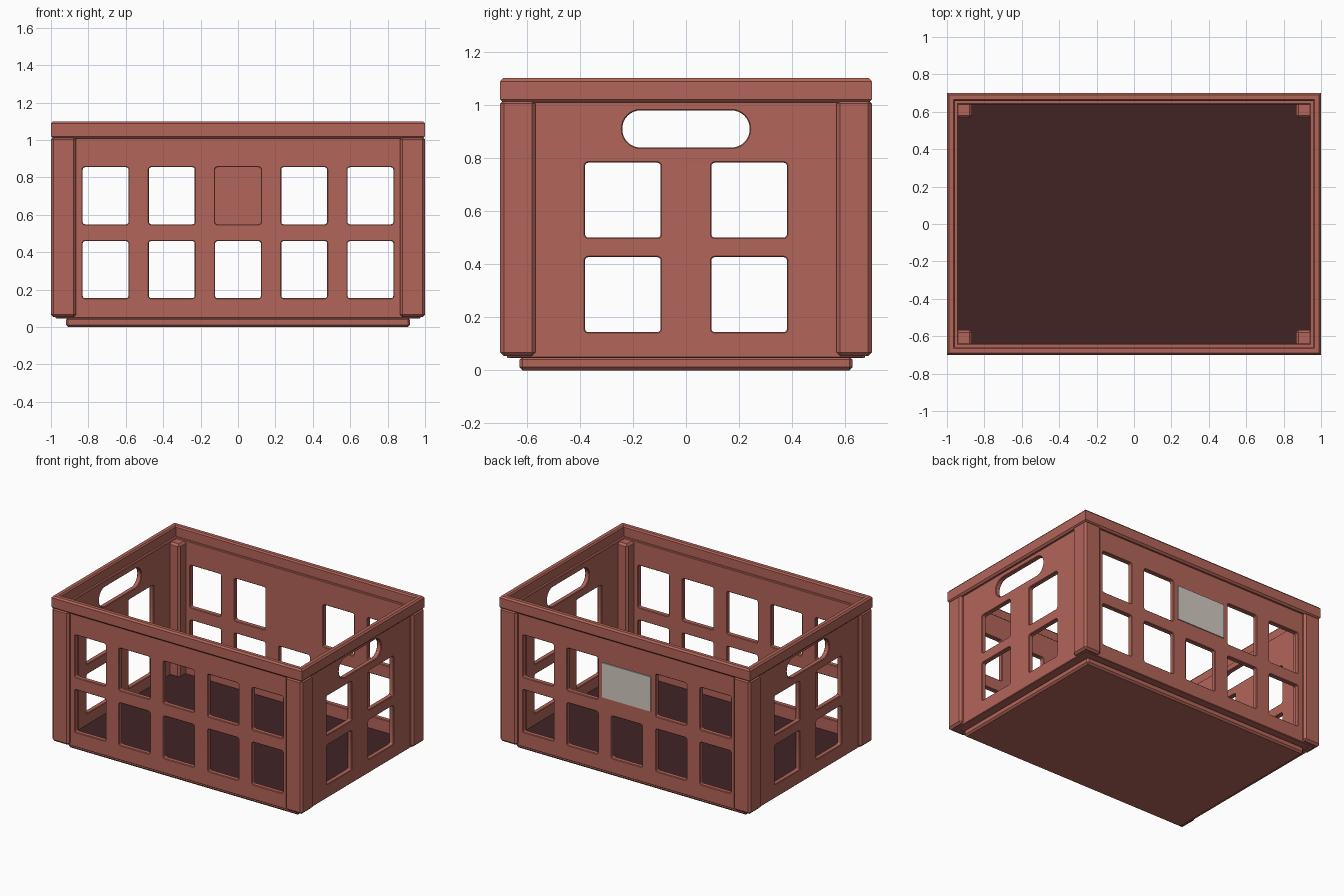
import bpy, bmesh, math
from mathutils import Matrix, Vector

if "Cube" in bpy.data.objects:
    bpy.data.objects.remove(bpy.data.objects["Cube"], do_unlink=True)


def material(name, rgb):
    m = bpy.data.materials.new(name)
    m.use_nodes = True
    m.diffuse_color = (*rgb, 1)
    m.node_tree.nodes["Principled BSDF"].inputs["Base Color"].default_value = (*rgb, 1)
    return m


RED = material("brick red plastic", (0.45, 0.13, 0.10))
DARK = material("dark maroon floor", (0.053, 0.017, 0.018))
GREY = material("warm grey label", (0.65, 0.60, 0.53))


def add_mesh(name, bm, mat):
    bmesh.ops.recalc_face_normals(bm, faces=bm.faces)
    mesh = bpy.data.meshes.new(name)
    bm.to_mesh(mesh)
    bm.free()
    mesh.materials.append(mat)
    obj = bpy.data.objects.new(name, mesh)
    bpy.context.collection.objects.link(obj)
    return obj


def box(name, low, high, mat, bevel=0):
    low, high = Vector(low), Vector(high)
    bm = bmesh.new()
    bmesh.ops.create_cube(bm, size=1)
    bmesh.ops.scale(bm, vec=high - low, verts=bm.verts)
    bmesh.ops.translate(bm, vec=(low + high) / 2, verts=bm.verts)
    if bevel:
        bmesh.ops.bevel(bm, geom=bm.edges[:], offset=bevel, segments=1, affect='EDGES')
    return add_mesh(name, bm, mat)


def rounded_rect(cx, cy, w, h, r, steps):
    """Outline points of a rectangle with round corners."""
    pts = []
    for k, (sx, sy) in enumerate([(1, 1), (-1, 1), (-1, -1), (1, -1)]):
        for i in range(steps + 1):
            a = math.pi / 2 * (k + i / steps)
            pts.append((cx + sx * (w / 2 - r) + r * math.cos(a),
                        cy + sy * (h / 2 - r) + r * math.sin(a)))
    return pts


THICK, EDGE = 0.035, 0.004


def wall(name, half, holes, matrix):
    """Flat panel with chamfered openings, made from a filled 2D curve."""
    curve = bpy.data.curves.new(name, 'CURVE')
    curve.dimensions = '2D'
    curve.fill_mode = 'BOTH'
    curve.extrude = THICK / 2 - EDGE
    curve.bevel_depth = EDGE
    curve.bevel_resolution = 0
    outline = [(-half, 0.05), (half, 0.05), (half, 1.02), (-half, 1.02)]
    for pts in [outline] + holes:
        spline = curve.splines.new('POLY')
        spline.points.add(len(pts) - 1)
        for p, (u, v) in zip(spline.points, pts):
            p.co = (u, v, 0, 1)
        spline.use_cyclic_u = True
    temp = bpy.data.objects.new(name + " outline", curve)
    bpy.context.collection.objects.link(temp)
    graph = bpy.context.evaluated_depsgraph_get()
    mesh = bpy.data.meshes.new_from_object(temp.evaluated_get(graph))
    bm = bmesh.new()
    bm.from_mesh(mesh)
    bpy.data.objects.remove(temp, do_unlink=True)
    bpy.data.meshes.remove(mesh)
    bmesh.ops.remove_doubles(bm, verts=bm.verts, dist=0.0001)
    bmesh.ops.transform(bm, matrix=matrix, verts=bm.verts)
    for f in bm.faces:
        f.material_index = 0
    return add_mesh(name, bm, RED)


# Long walls: two rows of five windows, one window closed on the back
def long_holes(skip_label):
    holes = []
    for row, z in enumerate((0.307, 0.702)):
        for col in range(-2, 3):
            if not (skip_label and row == 1 and col == 0):
                holes.append(rounded_rect(col * 0.354, z, 0.245 + 2 * EDGE,
                                          0.305 + 2 * EDGE, 0.016, 3))
    return holes


# Short walls: four windows and a hand slot
side_holes = [rounded_rect(s * 0.238, z, 0.285 + 2 * EDGE, 0.282 + 2 * EDGE, 0.016, 3)
              for s in (-1, 1) for z in (0.285, 0.641)]
side_holes.append(rounded_rect(0, 0.909, 0.48 + 2 * EDGE, 0.14 + 2 * EDGE, 0.073, 8))

upright = Matrix.Rotation(math.pi / 2, 4, 'X')
turned = Matrix.Rotation(math.pi / 2, 4, 'Z') @ upright
WX, WY = 0.975 - THICK / 2, 0.675 - THICK / 2
walls = [
    wall("front_wall", 0.96, long_holes(False), Matrix.Translation((0, -WY, 0)) @ upright),
    wall("back_wall", 0.96, long_holes(True), Matrix.Translation((0, WY, 0)) @ upright),
    wall("left_wall", 0.66, side_holes, Matrix.Translation((WX, 0, 0)) @ turned),
    wall("right_wall", 0.66, side_holes, Matrix.Translation((-WX, 0, 0)) @ turned),
]

# Corner posts
for sx, side in ((1, "left"), (-1, "right")):
    for sy, end in ((1, "back"), (-1, "front")):
        xs = sorted((sx * 0.865, sx * 1.0))
        ys = sorted((sy * 0.567, sy * 0.70))
        box(f"{end}_{side}_post", (xs[0], ys[0], 0.053), (xs[1], ys[1], 1.018), RED, 0.014)

# Rim: chamfered section carried round the rectangle
section = [(0, 1.02), (0, 1.088), (0.01, 1.10), (0.035, 1.10),
           (0.043, 1.09), (0.043, 1.008), (0.012, 1.008)]
bm = bmesh.new()
loops = [[bm.verts.new((sx * (1 - d), sy * (0.70 - d), z)) for d, z in section]
         for sx, sy in ((1, 1), (-1, 1), (-1, -1), (1, -1))]
n = len(section)
for k in range(4):
    a, b = loops[k], loops[(k + 1) % 4]
    for i in range(n):
        j = (i + 1) % n
        bm.faces.new((a[i], b[i], b[j], a[j]))
add_mesh("rim", bm, RED)

# Base foot, floor slab and dark floor surface
box("base", (-0.92, -0.627, 0), (0.92, 0.627, 0.052), RED, 0.012)
box("floor_slab", (-0.955, -0.655, 0.05), (0.955, 0.655, 0.06), RED)
box("floor_surface", (-0.942, -0.642, 0.058), (0.942, 0.642, 0.064), DARK)

# Label plate on the closed back window
box("label_plate", (-0.195, 0.674, 0.577), (0.195, 0.682, 0.827), GREY)

# Smooth the rounded openings, keeping edges sharp
bpy.ops.object.select_all(action='DESELECT')
for w in walls:
    w.select_set(True)
bpy.context.view_layer.objects.active = walls[0]
bpy.ops.object.shade_smooth_by_angle(angle=math.radians(30))
